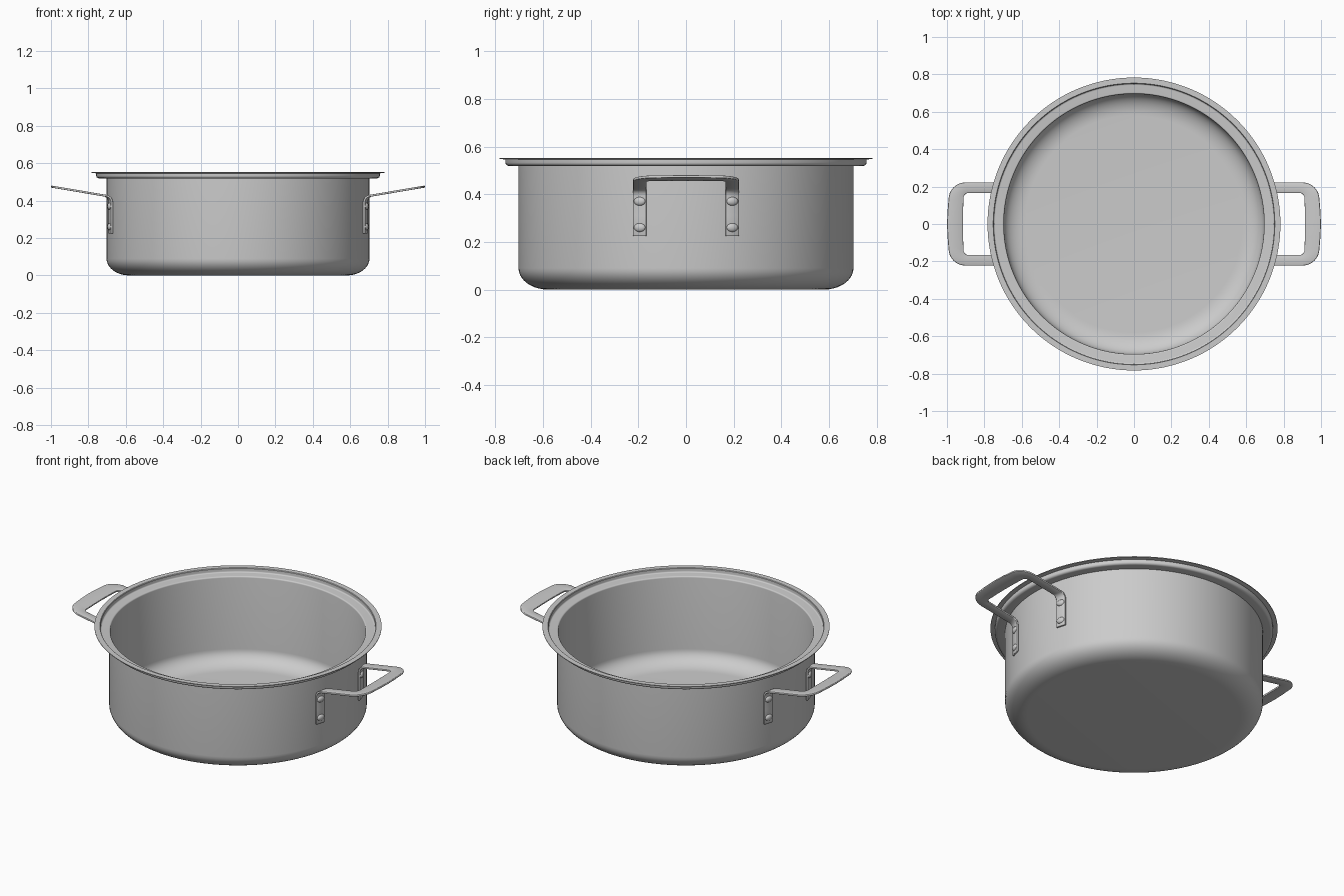
import bpy, bmesh, math
from mathutils import Matrix, Vector

if "Cube" in bpy.data.objects:
    bpy.data.objects.remove(bpy.data.objects["Cube"])

WALL_R = 0.703
SLOPE = math.radians(9.5)


def finish(name, bm, angle=35):
    bmesh.ops.recalc_face_normals(bm, faces=bm.faces)
    me = bpy.data.meshes.new(name)
    bm.to_mesh(me)
    bm.free()
    ob = bpy.data.objects.new(name, me)
    bpy.context.collection.objects.link(ob)
    bpy.ops.object.select_all(action='DESELECT')
    ob.select_set(True)
    bpy.context.view_layer.objects.active = ob
    bpy.ops.object.shade_smooth_by_angle(angle=math.radians(angle))
    return ob


def arc(cx, cz, rx, rz, a0, a1, n):
    angles = [math.radians(a0 + (a1 - a0) * i / n) for i in range(n + 1)]
    return [(cx + rx * math.cos(a), cz + rz * math.sin(a)) for a in angles]


def lathe(name, profile, steps=128):
    bm = bmesh.new()
    vs = [bm.verts.new((r, 0, z)) for r, z in profile]
    edges = [bm.edges.new(p) for p in zip(vs, vs[1:])]
    bmesh.ops.spin(bm, geom=vs + edges, cent=(0, 0, 0), axis=(0, 0, 1),
                   angle=2 * math.pi, steps=steps)
    bmesh.ops.remove_doubles(bm, verts=bm.verts, dist=1e-5)
    return finish(name, bm)


# Pot: thin closed section of outer skin, flared stepped rim, inner skin
t = 0.007
outer = [(0, 0)] + arc(0.58, 0.09, 0.123, 0.09, -90, 0, 10)
outer += [(WALL_R, 0.519)] + arc(0.743, 0.533, 0.015, 0.014, -90, 0, 5)
outer += [(0.758, 0.546), (0.783, 0.548)]
inner = [(0.783, 0.552), (0.753, 0.552), (0.750, 0.549)]
inner += arc(0.742, 0.533, 0.008, 0.007, 0, -90, 4)
inner += arc(0.704, 0.518, 0.008, 0.008, 90, 180, 4)
inner += arc(0.58, 0.09, 0.123 - t, 0.09 - t, 0, -90, 10) + [(0, t)]
lathe("pot_body", outer + inner)


# Handle: U-shaped strap wrapped on the wall, bent outwards and rising
def slope_z(x):
    return 0.425 + (x - 0.70) * math.tan(SLOPE)


def leg_path(y):
    x0 = math.sqrt((WALL_R + 0.006) ** 2 - y * y)
    r = 0.035
    xe = x0 + r * (1 - math.sin(SLOPE))
    zc = slope_z(xe) - r * math.cos(SLOPE)
    pts = [(x0, 0.224), (x0, 0.31)]
    pts += arc(x0 + r, zc, r, r, 180, 90 + math.degrees(SLOPE), 6)
    return [Vector((x, y, z)) for x, z in pts]


def corner(x1, y1, rx, ry, bulge):
    pts = [(0.78, y1)] + arc(x1 - bulge - rx, y1 - ry, rx, ry, 90, 0, 8)
    pts += [(x1 - bulge * 0.3, (y1 - ry) * 0.5), (x1, 0)]
    return [Vector((x, y, slope_z(x))) for x, y in pts]


bar_out = corner(0.999, 0.222, 0.09, 0.09, 0.008)
bar_in = corner(0.915, 0.166, 0.028, 0.028, 0.003)
half_out = leg_path(0.222) + bar_out
half_in = leg_path(0.166) + bar_in


def mirrored(pts):
    return pts + [Vector((p.x, -p.y, p.z)) for p in reversed(pts[:-1])]


def handle(name, side):
    bm = bmesh.new()
    a = mirrored(half_out)
    b = mirrored(half_in)
    rows = []
    for p, q in zip(a, b):
        rows.append([bm.verts.new((v.x * side, v.y, v.z)) for v in (p, q)])
    for r, s in zip(rows, rows[1:]):
        bm.faces.new((r[0], r[1], s[1], s[0]))
    ob = finish(name, bm)
    sol = ob.modifiers.new("thickness", 'SOLIDIFY')
    sol.thickness = 0.011
    sol.offset = 0
    bev = ob.modifiers.new("soft_edge", 'BEVEL')
    bev.width = 0.003
    bev.segments = 2
    bev.limit_method = 'ANGLE'
    bev.angle_limit = math.radians(50)


# Rivets: flattened domes through each strap
def rivet(name, side, y, z):
    bm = bmesh.new()
    bmesh.ops.create_uvsphere(bm, u_segments=20, v_segments=12, radius=1)
    ang = math.asin(y / 0.712)
    m = (Matrix.Translation((0, 0, z)) @ Matrix.Rotation(ang, 4, 'Z')
         @ Matrix.Translation((0.713, 0, 0)) @ Matrix.Diagonal((0.012, 0.025, 0.018, 1)))
    bmesh.ops.transform(bm, matrix=m, verts=bm.verts)
    bmesh.ops.scale(bm, vec=(side, 1, 1), verts=bm.verts)
    finish(name, bm)


for side, label in ((1, "right"), (-1, "left")):
    handle(label + "_handle", side)
    for y in (-0.194, 0.194):
        for z in (0.26, 0.37):
            rivet(label + "_rivet", side, y, z)
